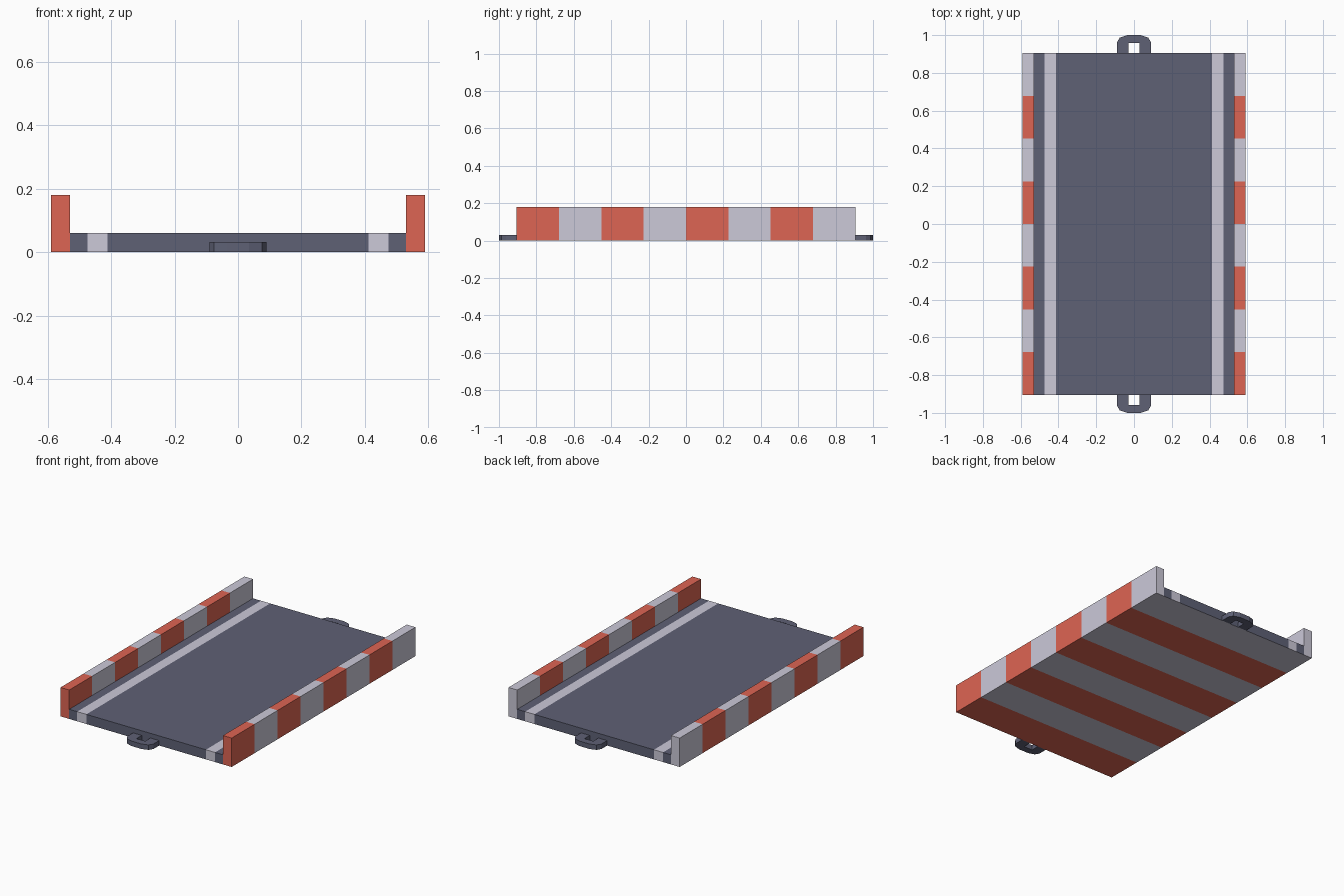
import bpy, bmesh
from mathutils import Vector

if "Cube" in bpy.data.objects:
    bpy.data.objects.remove(bpy.data.objects["Cube"])

def mat(name, rgb):
    m = bpy.data.materials.new(name)
    lin = [c / 12.92 if c <= 0.04045 else ((c + 0.055) / 1.055) ** 2.4 for c in rgb]
    m.diffuse_color = (*lin, 1)
    m.use_nodes = True
    m.node_tree.nodes["Principled BSDF"].inputs["Base Color"].default_value = m.diffuse_color
    return m

DARK = mat("dark slate", (0.37, 0.38, 0.46))
LIGHT = mat("pale grey", (0.80, 0.79, 0.85))
RED = mat("warning red", (0.87, 0.395, 0.325))
MATS = [DARK, LIGHT, RED]

L = 0.905                                   # half length of the body
BANDS = 8
STEP = 2 * L / BANDS

def band(y):
    """Alternating warning colours along the length."""
    i = min(BANDS - 1, max(0, int((y + L) / STEP)))
    return 2 if i % 2 == 0 else 1

def finish(bm, name):
    bmesh.ops.recalc_face_normals(bm, faces=bm.faces[:])
    me = bpy.data.meshes.new(name)
    bm.to_mesh(me)
    bm.free()
    for m in MATS:
        me.materials.append(m)
    ob = bpy.data.objects.new(name, me)
    bpy.context.collection.objects.link(ob)
    return ob

def box(x0, x1, z1, xcuts=()):
    """Full-length box cut into bands along y and strips along x."""
    bm = bmesh.new()
    bmesh.ops.create_cube(bm, size=1)
    for v in bm.verts:
        v.co = Vector((x0 + (v.co.x + .5) * (x1 - x0), v.co.y * 2 * L, (v.co.z + .5) * z1))
    planes = [((0, -L + i * STEP, 0), (0, 1, 0)) for i in range(1, BANDS)]
    planes += [((x, 0, 0), (1, 0, 0)) for x in xcuts]
    for co, no in planes:
        bmesh.ops.bisect_plane(bm, geom=bm.verts[:] + bm.edges[:] + bm.faces[:],
                               plane_co=co, plane_no=no)
    bm.normal_update()
    return bm

# Side walls with red and pale bands
for side, name in ((-1, "left_wall"), (1, "right_wall")):
    a, b = sorted((side * 0.53, side * 0.59))
    bm = box(a, b, 0.18)
    for f in bm.faces:
        f.material_index = band(f.calc_center_median().y)
    finish(bm, name)

# Deck: dark with two pale lines, banded underside
bm = box(-0.53, 0.53, 0.06, (-0.475, -0.412, 0.412, 0.475))
bmesh.ops.delete(bm, geom=[f for f in bm.faces if abs(f.normal.x) > 0.9], context='FACES')
for f in bm.faces:
    c = f.calc_center_median()
    if f.normal.z < -0.9:
        f.material_index = band(c.y)
    else:
        f.material_index = 1 if 0.412 < abs(c.x) < 0.475 else 0
finish(bm, "deck")

# Coupling loops at both ends: outer and inner half outlines joined by quads
half_out = [(0.09, L), (0.09, 0.962), (0.075, 0.987), (0.035, 1.0)]
half_in = [(0.03, L), (0.03, 0.94), (0.03, 0.957), (0.012, 0.957)]
outer = half_out + [(-x, y) for x, y in reversed(half_out)]
inner = half_in + [(-x, y) for x, y in reversed(half_in)]
for side, name in ((-1, "front_coupling_loop"), (1, "back_coupling_loop")):
    bm = bmesh.new()
    o = [bm.verts.new((x, side * y, 0)) for x, y in outer]
    n = [bm.verts.new((x, side * y, 0)) for x, y in inner]
    faces = [bm.faces.new((o[i], o[i + 1], n[i + 1], n[i])) for i in range(len(o) - 1)]
    ext = bmesh.ops.extrude_face_region(bm, geom=faces, use_keep_orig=True)
    for v in ext["geom"]:
        if isinstance(v, bmesh.types.BMVert):
            v.co.z = 0.031
    finish(bm, name)
